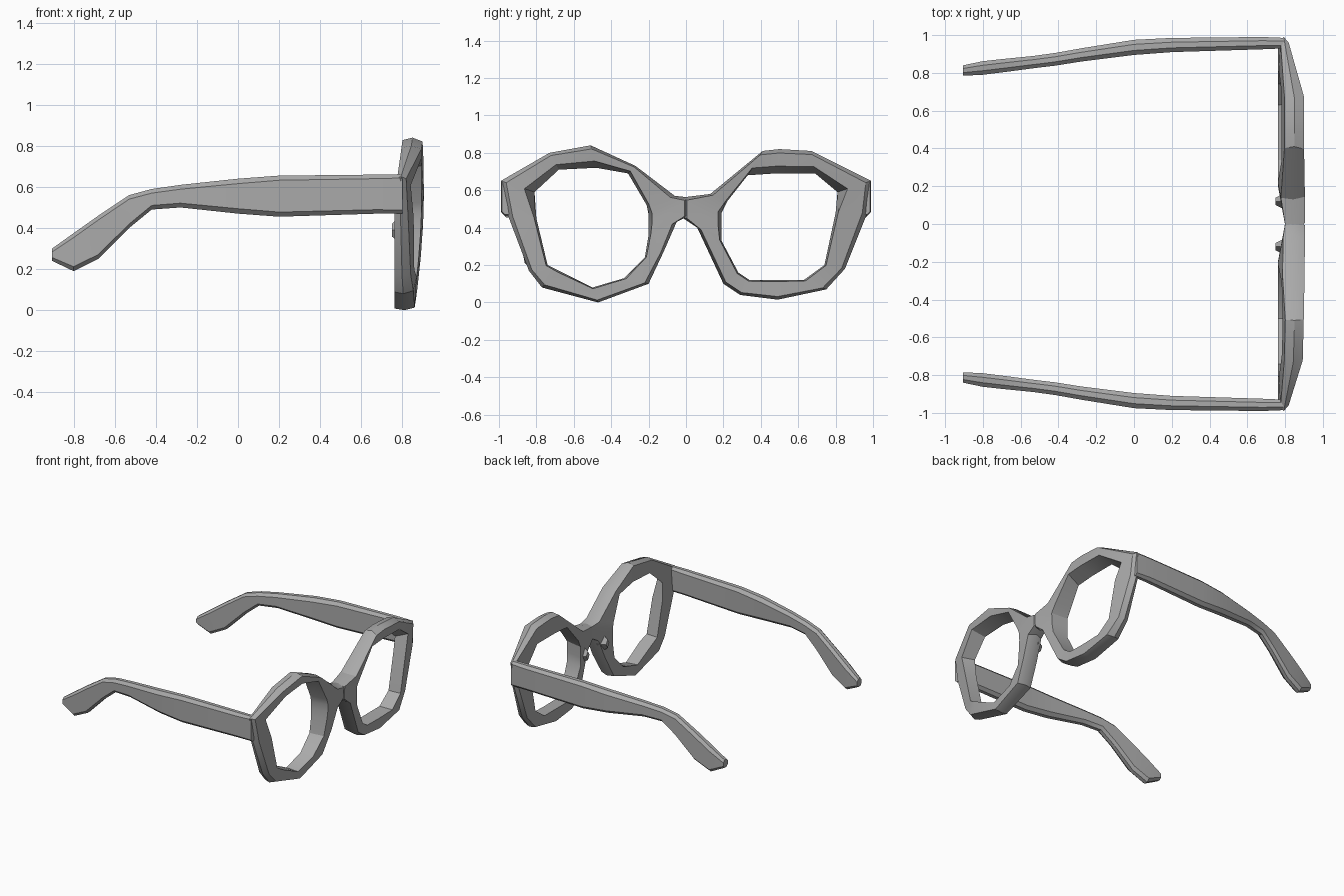
import bpy, bmesh, math
from mathutils import Vector

if "Cube" in bpy.data.objects:
    bpy.data.objects.remove(bpy.data.objects["Cube"], do_unlink=True)

grey = bpy.data.materials.new("frame_grey")
grey.use_nodes = True
colour = (0.4, 0.4, 0.4, 1)
grey.diffuse_color = colour
grey.node_tree.nodes["Principled BSDF"].inputs["Base Color"].default_value = colour


def loft(name, sections, closed):
    """Skin a list of equal-length point rings, closed into a loop or capped."""
    bm = bmesh.new()
    rings = [[bm.verts.new(p) for p in section] for section in sections]
    count = len(rings[0])
    pairs = list(zip(rings, rings[1:]))
    if closed:
        pairs.append((rings[-1], rings[0]))
    else:
        bm.faces.new(rings[0])
        bm.faces.new(rings[-1])
    for a, b in pairs:
        for i in range(count):
            j = (i + 1) % count
            bm.faces.new((a[i], a[j], b[j], b[i]))
    bmesh.ops.recalc_face_normals(bm, faces=bm.faces)
    mesh = bpy.data.meshes.new(name)
    bm.to_mesh(mesh)
    bm.free()
    mesh.materials.append(grey)
    obj = bpy.data.objects.new(name, mesh)
    bpy.context.collection.objects.link(obj)
    bpy.ops.object.select_all(action="DESELECT")
    obj.select_set(True)
    bpy.context.view_layer.objects.active = obj
    bpy.ops.object.shade_smooth_by_angle(angle=math.radians(30))
    return obj


def front_x(y, z):
    """Gently wrapped front surface of the rims."""
    return 0.905 - 0.33 * max(0, abs(y) - 0.7) - 0.13 * (0.6 - z) ** 2


def back_x(y, z):
    return 0.762 + 0.14 * max(0, z - 0.55) + 0.04 * max(0, 1 - abs(y) / 0.2)


def rim_section(outer, inner):
    """Cross-section of a rim between an outline point and an opening point."""
    o, i = Vector(outer), Vector(inner)
    top = i.y > 0.55
    front_in = i.lerp(o, 0.3 if top else 0.08)
    front_out, back_out = o.lerp(i, 0.16), o.lerp(i, 0.1)
    ridge = back_x(*o) * 0.5 + front_x(*o) * 0.5
    points = [(front_x(*front_out), front_out), (ridge, o),
              (back_x(*back_out), back_out), (back_x(*i), i),
              (front_x(*front_in) - 0.01, front_in)]
    return [(x, p.x, p.y) for x, p in points]


# Rims: outline points paired with opening points, overlapping at the bridge
left_rim = [
    ((-0.03, 0.56), (0.19, 0.48)), ((0.13, 0.58), (0.22, 0.54)),
    ((0.41, 0.81), (0.33, 0.68)), ((0.5, 0.82), (0.48, 0.69)),
    ((0.67, 0.81), (0.69, 0.69)), ((0.99, 0.65), (0.81, 0.59)),
    ((0.97, 0.48), (0.8, 0.48)), ((0.85, 0.18), (0.74, 0.2)),
    ((0.75, 0.07), (0.63, 0.12)), ((0.49, 0.015), (0.49, 0.12)),
    ((0.29, 0.04), (0.34, 0.12)), ((0.2, 0.1), (0.28, 0.16)),
    ((0.06, 0.4), (0.19, 0.33)), ((-0.03, 0.46), (0.19, 0.4))]
right_rim = [
    ((0.03, 0.56), (-0.2, 0.47)), ((-0.06, 0.57), (-0.21, 0.52)),
    ((-0.27, 0.73), (-0.31, 0.69)), ((-0.51, 0.84), (-0.48, 0.72)),
    ((-0.73, 0.8), (-0.68, 0.71)), ((-0.99, 0.65), (-0.81, 0.59)),
    ((-0.95, 0.46), (-0.8, 0.45)), ((-0.84, 0.17), (-0.74, 0.2)),
    ((-0.77, 0.08), (-0.68, 0.17)), ((-0.47, 0), (-0.5, 0.08)),
    ((-0.2, 0.1), (-0.33, 0.13)), ((-0.12, 0.27), (-0.22, 0.24)),
    ((-0.05, 0.43), (-0.2, 0.36)), ((0.03, 0.47), (-0.2, 0.42))]
for name, rim in (("left_rim", left_rim), ("right_rim", right_rim)):
    loft(name, [rim_section(*pair) for pair in rim], True)

# Temples: x, bottom, top, outer and inner offset
stations = [
    (0.8, 0.47, 0.66, 0.985, 0.93), (0.68, 0.47, 0.66, 0.99, 0.925),
    (0.2, 0.455, 0.655, 0.985, 0.91), (0, 0.47, 0.64, 0.975, 0.895),
    (-0.28, 0.5, 0.61, 0.93, 0.86), (-0.42, 0.49, 0.59, 0.905, 0.838),
    (-0.53, 0.4, 0.56, 0.89, 0.825), (-0.68, 0.25, 0.46, 0.875, 0.805),
    (-0.8, 0.19, 0.375, 0.862, 0.79), (-0.905, 0.24, 0.3, 0.84, 0.785)]


def temple_section(x, low, high, out, inn, side):
    """Upright bar with chamfered long edges."""
    c = 0.3 * (out - inn)
    ring = [(out, low + c), (out, high - c), (out - c, high), (inn + c, high),
            (inn, high - c), (inn, low + c), (inn + c, low), (out - c, low)]
    # the lower half leans back where the bar bends down
    return [(x, side * y, z) for y, z in ring]


for name, side in (("left_temple", 1), ("right_temple", -1)):
    loft(name, [temple_section(*s, side) for s in stations], False)

# Nose pads: small tapered blocks behind the bridge
for name, side in (("left_nose_pad", 1), ("right_nose_pad", -1)):
    rings = []
    for x, size in ((0.81, 0.05), (0.75, 0.02)):
        rings.append([(x, side * (0.12 + dy * size), 0.39 + dz * size * 1.6)
                      for dy, dz in ((-1, 0), (0, 1), (1, 0), (0, -1))])
    loft(name, rings, False)
